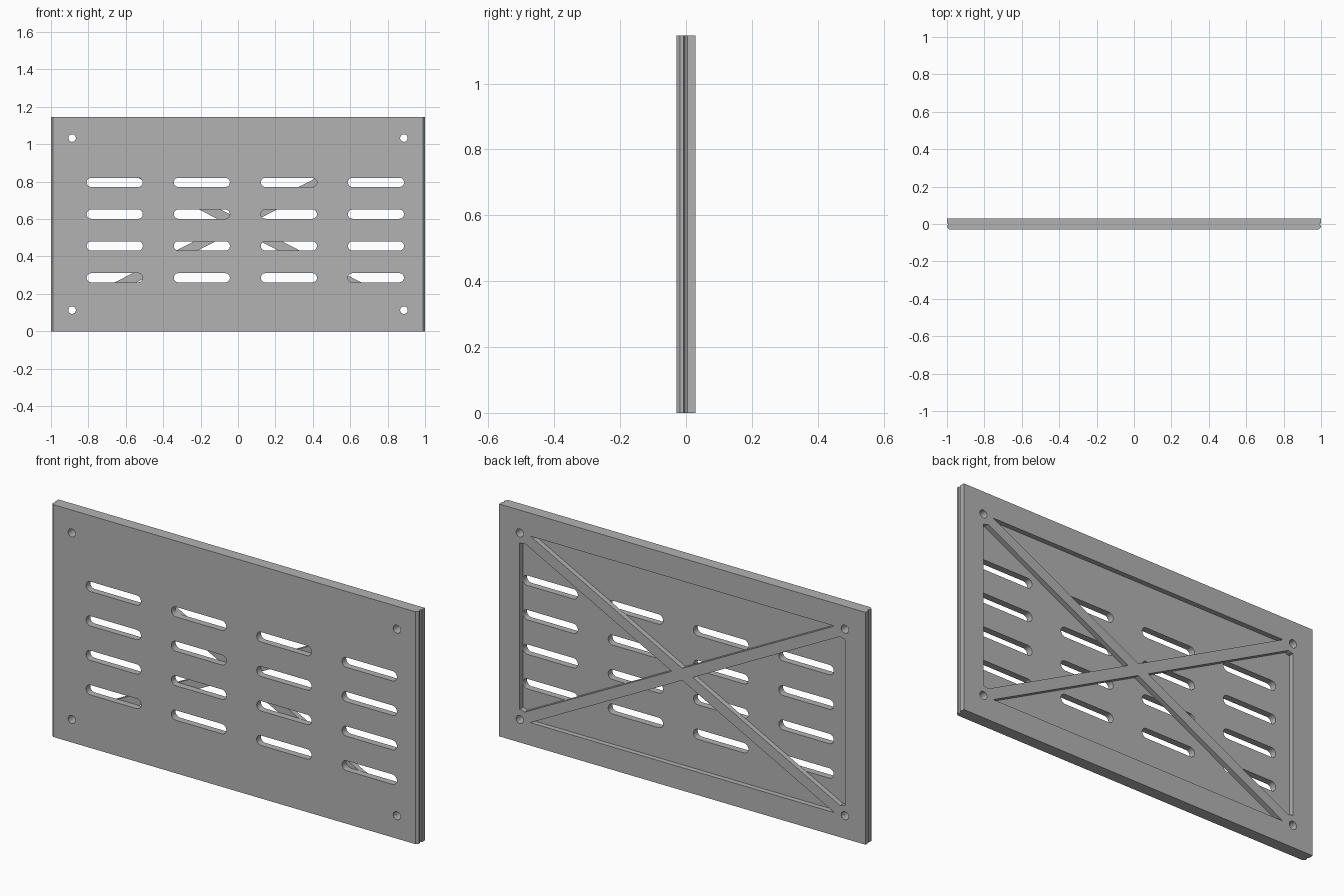
import bpy, bmesh
from math import pi, sin, cos, atan2, asin, hypot
from mathutils import Matrix

old = bpy.data.objects.get("Cube")
if old:
    bpy.data.objects.remove(old, do_unlink=True)

HEIGHT = 1.146
MID = HEIGHT / 2
FRONT, STEP, BACK = -0.029, 0.004, 0.029   # panel face, recess floor, frame face
CORE = 0.98                                # half width inside the edge mouldings
W, H = 0.887, 0.46                         # half spacing of the screw holes
HOLE_R, BOSS_R, BAR = 0.02, 0.05, 0.0265

grey = bpy.data.materials.new("plain_grey")
grey.use_nodes = True
colour = (0.45, 0.45, 0.45, 1)
grey.diffuse_color = colour
grey.node_tree.nodes["Principled BSDF"].inputs["Base Color"].default_value = colour


def add_object(name, bm):
    bmesh.ops.remove_doubles(bm, verts=bm.verts, dist=0.0001)
    bmesh.ops.recalc_face_normals(bm, faces=bm.faces)
    mesh = bpy.data.meshes.new(name)
    bm.to_mesh(mesh)
    bm.free()
    mesh.materials.clear()
    mesh.materials.append(grey)
    obj = bpy.data.objects.new(name, mesh)
    bpy.context.scene.collection.objects.link(obj)
    bpy.ops.object.select_all(action='DESELECT')
    obj.select_set(True)
    bpy.context.view_layer.objects.active = obj
    bpy.ops.object.shade_smooth_by_angle(angle=pi / 6)
    return obj


def arc(cx, cz, r, start, end, steps):
    return [(cx + r * cos(start + (end - start) * i / steps),
             cz + r * sin(start + (end - start) * i / steps)) for i in range(steps + 1)]


def rectangle(half_w, half_h):
    return [(-half_w, -half_h), (half_w, -half_h), (half_w, half_h), (-half_w, half_h)]


def pierced_sheet(name, loops, y0, y1):
    """Upright sheet: the first loop is the outline, the others are openings."""
    curve = bpy.data.curves.new(name + "_outline", 'CURVE')
    curve.dimensions = '2D'
    curve.fill_mode = 'BOTH'
    curve.extrude = (y1 - y0) / 2
    for loop in loops:
        spline = curve.splines.new('POLY')
        spline.points.add(len(loop) - 1)
        for point, (x, z) in zip(spline.points, loop):
            point.co = (x, z, 0, 1)
        spline.use_cyclic_u = True
    helper = bpy.data.objects.new(name + "_outline", curve)
    bpy.context.scene.collection.objects.link(helper)
    bpy.context.view_layer.update()
    graph = bpy.context.evaluated_depsgraph_get()
    mesh = bpy.data.meshes.new_from_object(helper.evaluated_get(graph))
    mesh.transform(Matrix.Translation((0, (y0 + y1) / 2, MID)) @ Matrix.Rotation(pi / 2, 4, 'X'))
    bm = bmesh.new()
    bm.from_mesh(mesh)
    bpy.data.objects.remove(helper, do_unlink=True)
    bpy.data.curves.remove(curve)
    bpy.data.meshes.remove(mesh)
    return add_object(name, bm)


# Screw holes in the four corners
holes = [arc(sx * W, sz * H, HOLE_R, 0, 2 * pi, 32)[:-1] for sx in (-1, 1) for sz in (-1, 1)]

# Slotted front panel: four rows of four round-ended vents
slots = []
SLOT_R, SLOT_HALF = 0.0245, 0.1255
for col in range(4):
    for row in range(4):
        cx = -0.659 + 0.4655 * col
        cz = 0.286 + 0.17 * row - MID
        slots.append(arc(cx + SLOT_HALF, cz, SLOT_R, -pi / 2, pi / 2, 12)
                     + arc(cx - SLOT_HALF, cz, SLOT_R, pi / 2, 3 * pi / 2, 12))
pierced_sheet("front_panel", [rectangle(CORE, MID)] + holes + slots, FRONT, STEP)

# Back frame: border and cross brace left between four openings, bosses at the holes
diagonal = hypot(W, H)
apex_x, apex_z = BAR * diagonal / H, BAR * diagonal / W
bar_angle = pi + atan2(H, W) + asin(BAR / BOSS_R)
boss = arc(W, H, BOSS_R, 3 * pi / 2, bar_angle, 6)
openings = []
for s in (-1, 1):
    openings.append([(-(W - apex_x), s * H), (W - apex_x, s * H), (0, s * apex_z)])
    upper = [(s * x, z) for x, z in boss]
    lower = [(x, -z) for x, z in reversed(upper)]
    openings.append(upper + [(s * apex_x, 0)] + lower)
pierced_sheet("back_frame", [rectangle(1, MID)] + holes + openings, STEP, BACK)

# Side mouldings: bevelled front corner and a V groove against the frame
profile = [(CORE, FRONT), (0.988, FRONT), (0.999, -0.018), (0.999, -0.008),
           (0.99, -0.003), (0.998, STEP), (CORE, STEP)]
for side, name in ((1, "left_edge_moulding"), (-1, "right_edge_moulding")):
    bm = bmesh.new()
    base = bm.faces.new([bm.verts.new((side * x, y, 0)) for x, y in profile])
    grown = bmesh.ops.extrude_face_region(bm, geom=[base], use_keep_orig=True)
    top = [v for v in grown["geom"] if isinstance(v, bmesh.types.BMVert)]
    bmesh.ops.translate(bm, verts=top, vec=(0, 0, HEIGHT))
    add_object(name, bm)
